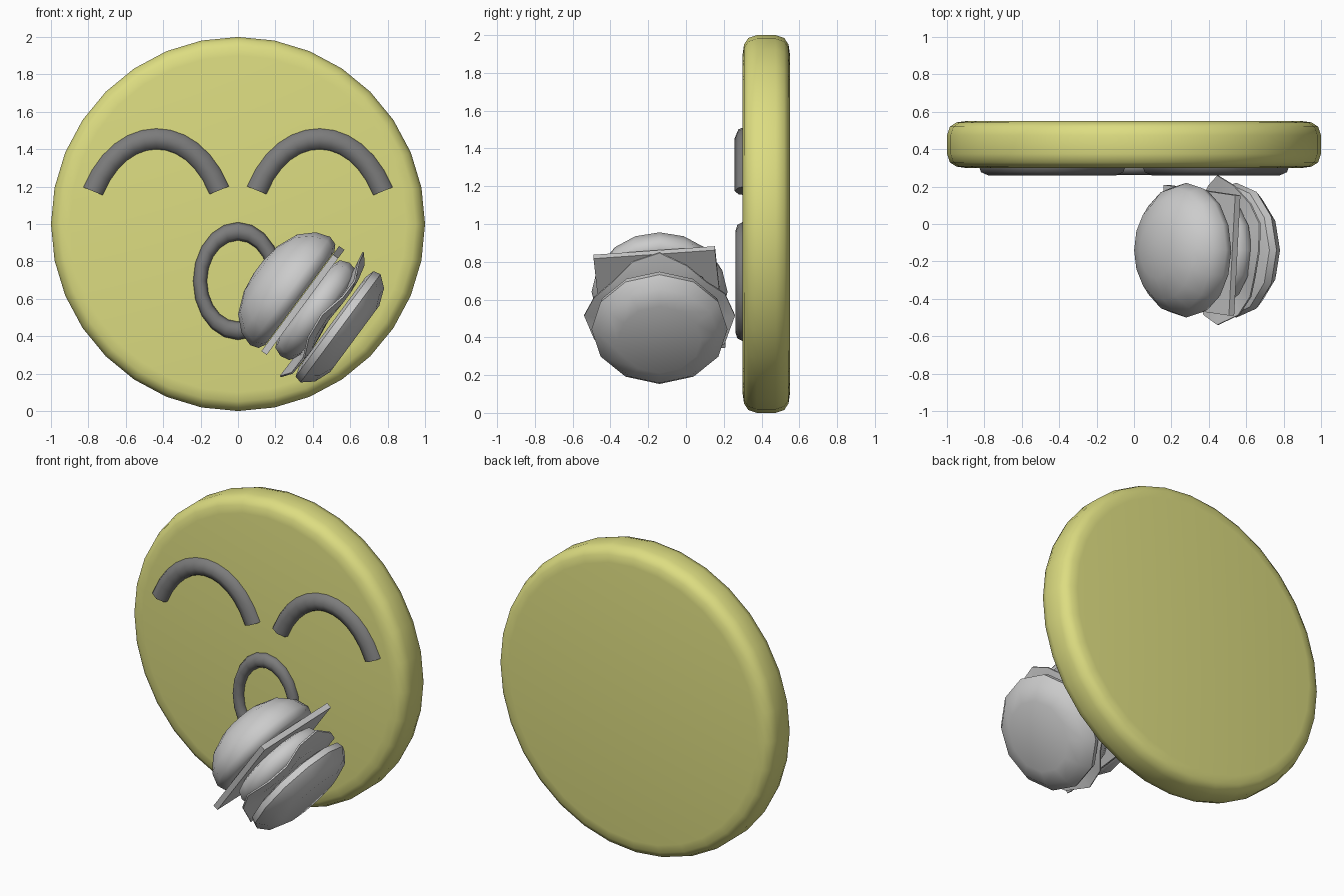
import bpy, bmesh, math
from mathutils import Matrix, Vector

if "Cube" in bpy.data.objects:
    bpy.data.objects.remove(bpy.data.objects["Cube"])


def material(name, rgb):
    m = bpy.data.materials.new(name)
    m.diffuse_color = (*rgb, 1)
    m.use_nodes = True
    m.node_tree.nodes["Principled BSDF"].inputs["Base Color"].default_value = m.diffuse_color
    return m


yellow = material("yellow", (0.72, 0.72, 0.22))
dark = material("dark_grey", (0.2, 0.2, 0.2))


def finish(ob, mat=None, angle=40):
    bpy.ops.object.select_all(action='DESELECT')
    ob.select_set(True)
    bpy.context.view_layer.objects.active = ob
    bpy.ops.object.shade_smooth_by_angle(angle=math.radians(angle))
    if mat:
        ob.data.materials.append(mat)
    return ob


def mesh_object(name, bm):
    bmesh.ops.recalc_face_normals(bm, faces=bm.faces)
    me = bpy.data.meshes.new(name)
    bm.to_mesh(me)
    bm.free()
    ob = bpy.data.objects.new(name, me)
    bpy.context.collection.objects.link(ob)
    return ob


def lathe(name, profile, sides, shape=lambda a, r, h: (r, h)):
    """Spin (radius, height) points round z, capping both ends."""
    bm = bmesh.new()
    rings = []
    for r, h in profile:
        ring = []
        for i in range(sides):
            a = 2 * math.pi * i / sides
            rr, hh = shape(a, r, h)
            ring.append(bm.verts.new((rr * math.cos(a), rr * math.sin(a), hh)))
        rings.append(ring)
    for lo, hi in zip(rings, rings[1:]):
        for i in range(sides):
            j = (i + 1) % sides
            bm.faces.new((lo[i], lo[j], hi[j], hi[i]))
    bm.faces.new(rings[0])
    bm.faces.new(rings[-1])
    return mesh_object(name, bm)


# Head: rounded disc facing -y
head = lathe("head_disc", [(0.90, -0.125), (0.95, -0.118), (0.985, -0.095), (1.0, -0.05),
                           (1.0, 0.05), (0.985, 0.095), (0.95, 0.118), (0.90, 0.125)], 32)
head.data.transform(Matrix.Translation((0, 0.425, 1.0)) @ Matrix.Rotation(math.pi / 2, 4, 'X'))
finish(head, yellow, 60)

# Smiling eyes: arched tubes, mirrored
arch = [(0.775, 1.175), (0.625, 1.545), (0.25, 1.55), (0.10, 1.18)]
for side, name in ((-1, "left_eye"), (1, "right_eye")):
    cu = bpy.data.curves.new(name, 'CURVE')
    cu.dimensions = '3D'
    cu.bevel_depth = 0.065
    cu.bevel_resolution = 2
    cu.use_fill_caps = True
    cu.resolution_u = 12
    sp = cu.splines.new('BEZIER')
    sp.bezier_points.add(1)
    p = [Vector((side * x, 0.323, z)) for x, z in arch]
    for bp, co, left, right in ((sp.bezier_points[0], p[0], 2 * p[0] - p[1], p[1]),
                                (sp.bezier_points[1], p[3], p[2], 2 * p[3] - p[2])):
        bp.handle_left_type = bp.handle_right_type = 'FREE'
        bp.co, bp.handle_left, bp.handle_right = co, left, right
    ob = bpy.data.objects.new(name, cu)
    bpy.context.collection.objects.link(ob)
    bpy.ops.object.select_all(action='DESELECT')
    ob.select_set(True)
    bpy.context.view_layer.objects.active = ob
    bpy.ops.object.convert(target='MESH')
    finish(bpy.context.object, dark, 50)

# Mouth: tall oval ring
bpy.ops.mesh.primitive_torus_add(major_segments=20, minor_segments=8,
                                 major_radius=0.203, minor_radius=0.037)
mouth = bpy.context.object
mouth.name = "mouth_ring"
mouth.data.transform(Matrix.Translation((0, 0.298, 0.695)) @ Matrix.Diagonal((1, 1, 1.31, 1))
                     @ Matrix.Rotation(math.pi / 2, 4, 'X'))
finish(mouth, dark, 60)

# Burger: stacked along local z, then tipped towards the mouth
tilt = Matrix.Translation((0.315, -0.14, 0.615)) @ Matrix.Rotation(math.radians(-53.5), 4, 'Y')

top_bun = lathe("top_bun", [(0.31, -0.02), (0.345, 0.0), (0.36, 0.045), (0.335, 0.12),
                            (0.265, 0.195), (0.15, 0.243), (0.04, 0.258)], 16)
bottom_bun = lathe("bottom_bun", [(0.22, -0.385), (0.31, -0.35), (0.36, -0.29),
                                  (0.35, -0.25), (0.30, -0.235)], 12)
patty = lathe("patty", [(0.26, -0.20), (0.30, -0.17), (0.31, -0.12), (0.29, -0.07),
                        (0.25, -0.055)], 14)


# Lettuce: thin frilly sheet
def frill(a, r, h):
    k = r / 0.38
    return (r * (1 + 0.065 * k * math.cos(4 * a)),
            h + k * k * (0.03 * math.cos(4 * a + 0.6) + 0.02 * math.cos(a)))


lettuce = lathe("lettuce", [(0.05, -0.215), (0.28, -0.215), (0.375, -0.195),
                            (0.375, -0.185), (0.28, -0.185), (0.05, -0.185)], 16, frill)

# Cheese: square slice
bm = bmesh.new()
bmesh.ops.create_cube(bm, size=1, matrix=Matrix.Translation((0, 0, -0.04))
                      @ Matrix.Rotation(math.radians(-5), 4, 'Z')
                      @ Matrix.Diagonal((0.645, 0.645, 0.035, 1)))
cheese = mesh_object("cheese", bm)

for ob in (top_bun, bottom_bun, patty, lettuce, cheese):
    ob.data.transform(tilt)
    finish(ob, None, 50)
